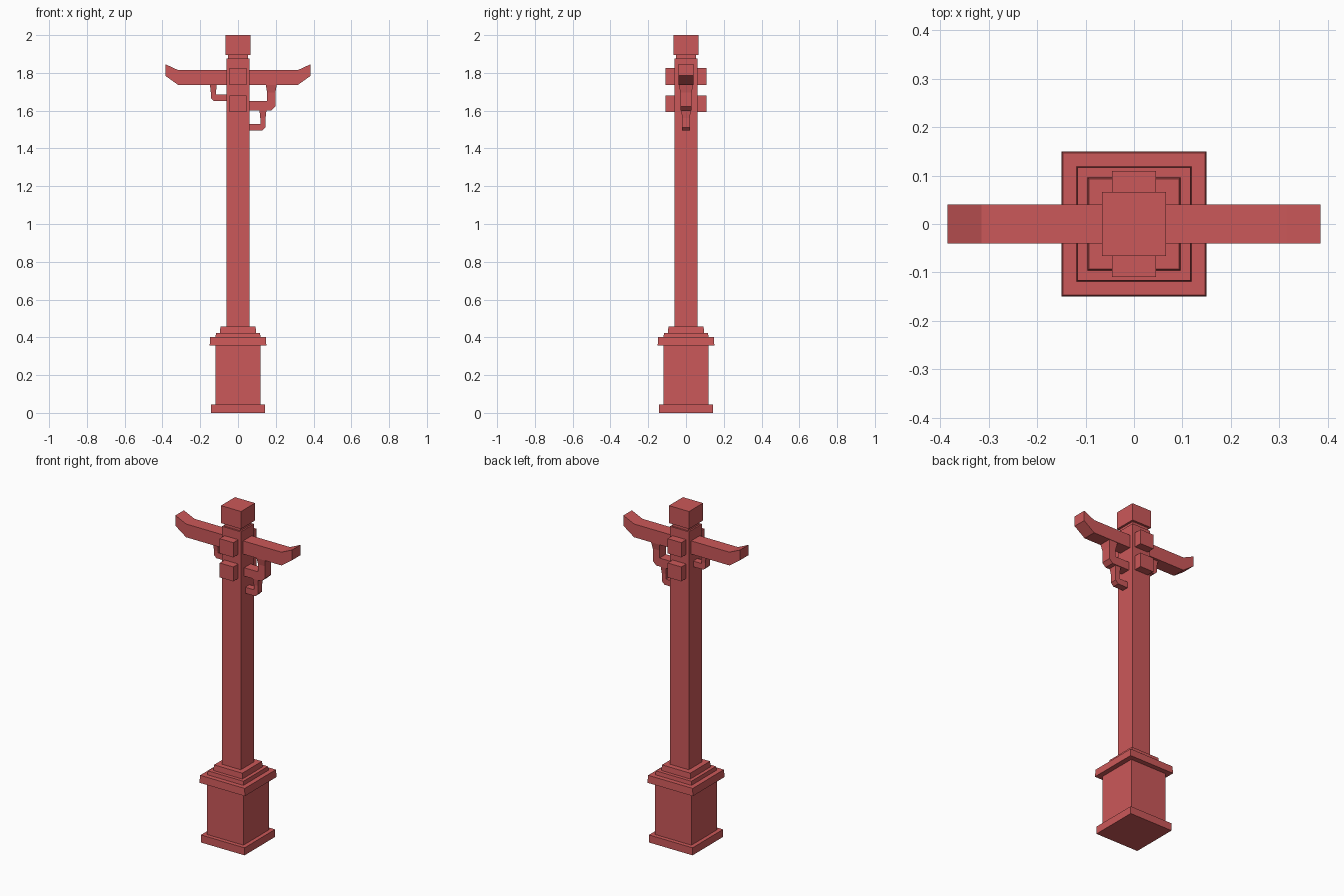
import bpy
import bmesh

cube = bpy.data.objects.get("Cube")
if cube:
    bpy.data.objects.remove(cube, do_unlink=True)

red = bpy.data.materials.new("painted_red")
red.use_nodes = True
colour = (0.60, 0.098, 0.10, 1)
red.diffuse_color = colour
bsdf = next(n for n in red.node_tree.nodes if n.type == 'BSDF_PRINCIPLED')
bsdf.inputs["Base Color"].default_value = colour


def finish(name, bm):
    bmesh.ops.recalc_face_normals(bm, faces=bm.faces)
    mesh = bpy.data.meshes.new(name)
    bm.to_mesh(mesh)
    bm.free()
    mesh.materials.append(red)
    obj = bpy.data.objects.new(name, mesh)
    bpy.context.collection.objects.link(obj)
    return obj


def block(name, hx, hy, z0, z1, x=0, top=(1, 1)):
    """Box from z0 to z1 with half sizes hx, hy; top scales the upper face."""
    bm = bmesh.new()
    bmesh.ops.create_cube(bm, size=2)
    for v in bm.verts:
        sx, sy = top if v.co.z > 0 else (1, 1)
        v.co = (x + v.co.x * hx * sx, v.co.y * hy * sy, z1 if v.co.z > 0 else z0)
    return finish(name, bm)


def prism(name, outline, half):
    """Extrude an x-z outline across y."""
    bm = bmesh.new()
    face = bm.faces.new([bm.verts.new((x, -half, z)) for x, z in outline])
    out = bmesh.ops.extrude_face_region(bm, geom=[face])
    for v in out["geom"]:
        if isinstance(v, bmesh.types.BMVert):
            v.co.y = half
    return finish(name, bm)


def bracket(name, side, inner, outer, low, shelf, top, half, chamfer):
    """L-shaped hanger with a chamfered corner and a flared head."""
    neck = top - 0.04
    outline = [(0.05, low), (outer - chamfer, low), (outer, low + chamfer),
               (outer, neck), (inner, neck), (inner, shelf), (0.05, shelf)]
    prism(name, [(side * x, z) for x, z in outline], half)
    block(name + "_head", (outer - inner) / 2, half, neck, top,
          side * (inner + outer) / 2, (1.3, 1.25))


# Pedestal
block("plinth", 0.144, 0.144, 0, 0.045)
block("pedestal", 0.12, 0.12, 0.045, 0.357)
block("pedestal_cap", 0.15, 0.15, 0.357, 0.401, top=(0.98, 0.98))
block("lower_step", 0.119, 0.119, 0.401, 0.424, top=(0.98, 0.98))
block("upper_step", 0.096, 0.096, 0.424, 0.457, top=(0.97, 0.97))

# Post and finial
block("post", 0.062, 0.062, 0.457, 1.876)
block("neck", 0.053, 0.053, 1.876, 1.896)
block("finial", 0.066, 0.066, 1.896, 2.0)

# Crossarm with upturned ends
half_arm = [(0.315, 1.735), (0.385, 1.785), (0.385, 1.846), (0.315, 1.814)]
prism("crossarm", half_arm + [(-x, z) for x, z in reversed(half_arm)], 0.04)

# Blocks through the post
block("upper_boss", 0.045, 0.109, 1.737, 1.825)
block("lower_boss", 0.045, 0.109, 1.594, 1.68)

# Hanging brackets
bracket("left_upper_bracket", 1, 0.154, 0.198, 1.60, 1.65, 1.735, 0.03, 0.022)
bracket("left_lower_bracket", 1, 0.118, 0.146, 1.494, 1.53, 1.60, 0.02, 0.018)
bracket("right_bracket", -1, 0.117, 0.144, 1.652, 1.686, 1.735, 0.02, 0.015)
